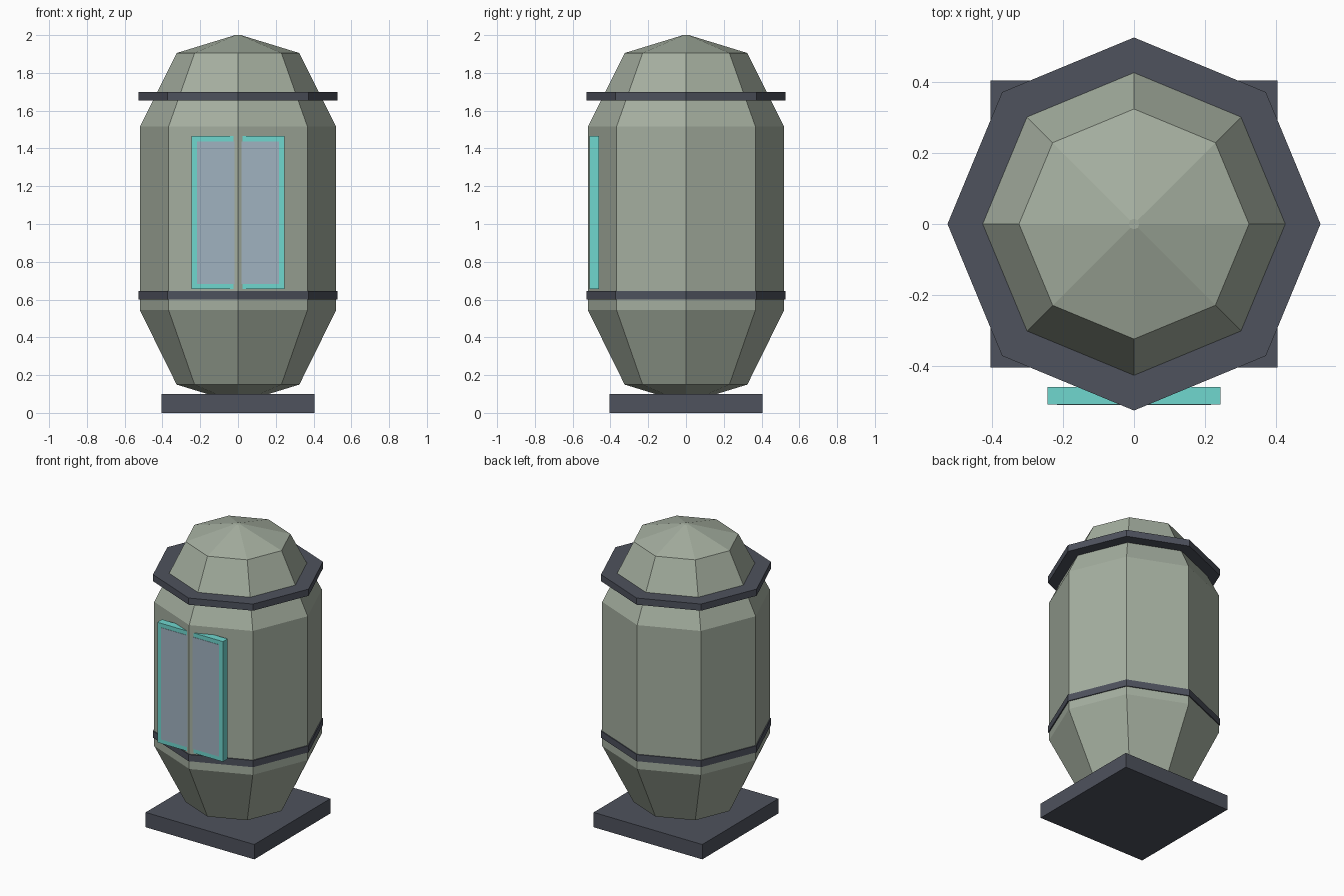
import bpy, bmesh, math

if "Cube" in bpy.data.objects:
    bpy.data.objects.remove(bpy.data.objects["Cube"])


def material(name, rgb):
    # sRGB 0-255 to linear
    lin = [(c / 255 / 12.92) if c < 11 else ((c / 255 + 0.055) / 1.055) ** 2.4 for c in rgb]
    m = bpy.data.materials.new(name)
    m.diffuse_color = (*lin, 1.0)
    m.use_nodes = True
    m.node_tree.nodes["Principled BSDF"].inputs["Base Color"].default_value = m.diffuse_color
    return m


SHELL = material("sage_grey", (165, 175, 160))
DARK = material("dark_slate", (78, 82, 93))
TEAL = material("teal", (112, 215, 207))
PANE = material("blue_grey_glass", (160, 178, 192))


def add_object(name, bm, mat):
    bmesh.ops.recalc_face_normals(bm, faces=bm.faces)
    me = bpy.data.meshes.new(name)
    bm.to_mesh(me)
    bm.free()
    me.materials.append(mat)
    ob = bpy.data.objects.new(name, me)
    bpy.context.collection.objects.link(ob)
    return ob


def lathe(name, profile, mat, sides=8):
    # Revolve (radius, z) points; corners lie on the x and y axes
    bm = bmesh.new()
    rings = []
    for r, z in profile:
        angles = [2 * math.pi * i / sides for i in range(sides)]
        rings.append([bm.verts.new((r * math.cos(a), r * math.sin(a), z)) for a in angles])
    for low, high in zip(rings, rings[1:]):
        for i in range(sides):
            j = (i + 1) % sides
            bm.faces.new((low[i], low[j], high[j], high[i]))
    bm.faces.new(rings[0])
    bm.faces.new(rings[-1])
    return add_object(name, bm, mat)


def box(name, lo, hi, mat):
    bm = bmesh.new()
    bmesh.ops.create_cube(bm, size=1)
    for v in bm.verts:
        v.co = [lo[k] if v.co[k] < 0 else hi[k] for k in range(3)]
    return add_object(name, bm, mat)


# Square foot plate
box("base_plate", (-0.405, -0.405, 0), (0.405, 0.405, 0.10), DARK)

# Eight-sided capsule shell, its lower tip sunk into the base
lathe("capsule_shell", [(0.015, 0.055), (0.325, 0.15), (0.52, 0.545),
                        (0.52, 1.515), (0.325, 1.905), (0.015, 2.0)], SHELL)

# Dark bands
for name, z in (("lower_band", 0.60), ("upper_band", 1.655)):
    lathe(name, [(0.527, z), (0.527, z + 0.045)], DARK)

# Window block on the front, split by the shell's front ridge
box("window_frame", (-0.245, -0.51, 0.655), (0.245, -0.46, 1.465), TEAL)
box("window_pane", (-0.217, -0.512, 0.683), (0.217, -0.505, 1.437), PANE)
